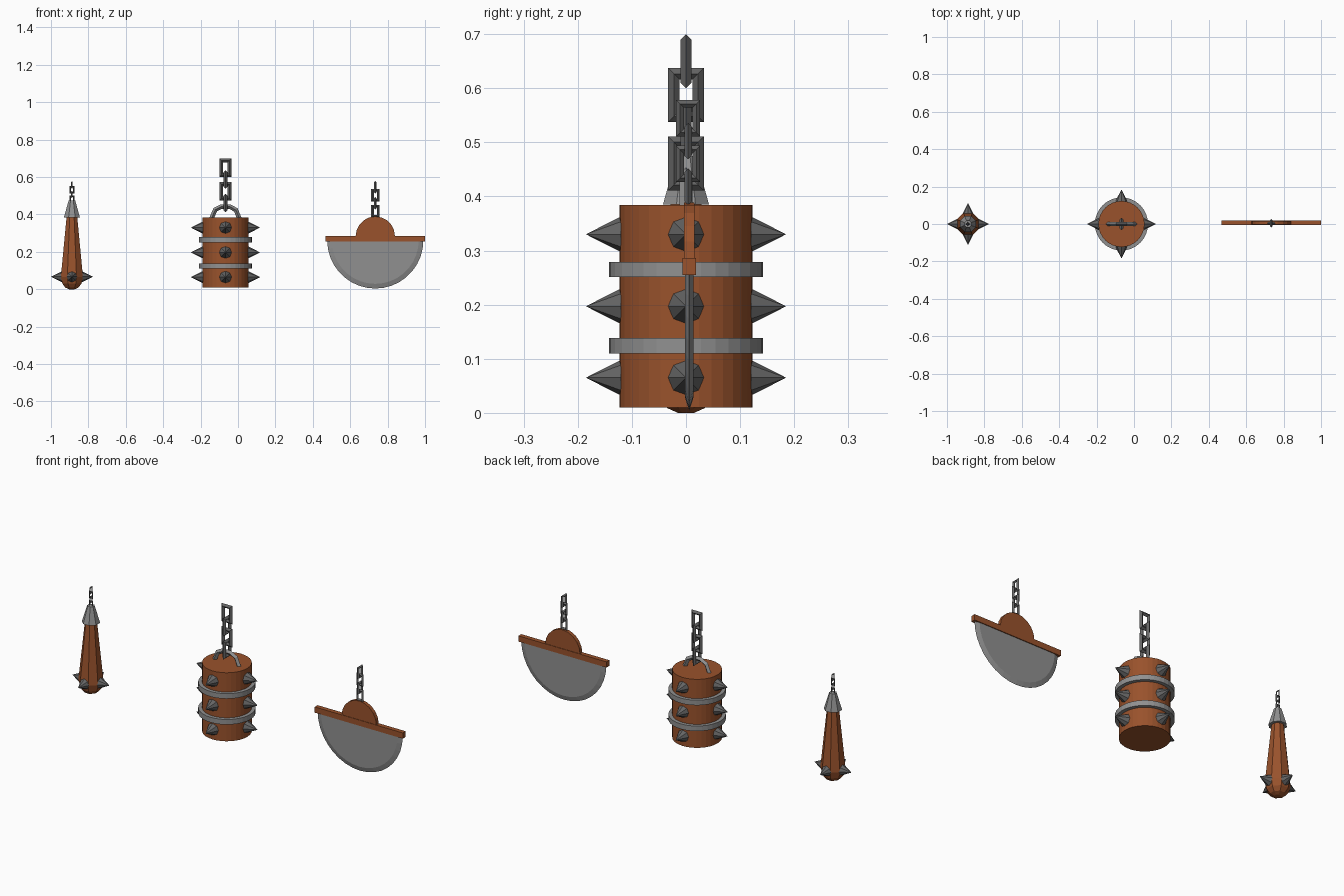
import bpy, bmesh
from math import pi, sin, cos
from mathutils import Vector, Matrix

if "Cube" in bpy.data.objects:
    bpy.data.objects.remove(bpy.data.objects["Cube"])


def material(name, rgb):
    m = bpy.data.materials.new(name)
    m.diffuse_color = (*rgb, 1)
    m.use_nodes = True
    m.node_tree.nodes["Principled BSDF"].inputs["Base Color"].default_value = m.diffuse_color
    return m


WOOD = material("wood", (0.32, 0.085, 0.025))
IRON = material("dark_iron", (0.13, 0.13, 0.13))
STEEL = material("steel", (0.28, 0.28, 0.28))


def finish(bm, name, mat, loc=(0, 0, 0), rot_z=0):
    bmesh.ops.recalc_face_normals(bm, faces=bm.faces)
    me = bpy.data.meshes.new(name)
    bm.to_mesh(me)
    bm.free()
    me.materials.append(mat)
    ob = bpy.data.objects.new(name, me)
    ob.location = loc
    ob.rotation_euler.z = rot_z
    bpy.context.collection.objects.link(ob)
    return ob


def skin(bm, rings, loop=False):
    """Join vertex rings with quads; cap the ends unless looped."""
    n = len(rings)
    for i in range(n if loop else n - 1):
        a, b = rings[i], rings[(i + 1) % n]
        for j in range(len(a)):
            k = (j + 1) % len(a)
            bm.faces.new((a[j], a[k], b[k], b[j]))
    if not loop:
        bm.faces.new(rings[0])
        bm.faces.new(rings[-1])


def lathe(name, profile, sides, mat, loc, turn=0.0, loop=False):
    bm = bmesh.new()
    rings = [[bm.verts.new((r * cos(2 * pi * j / sides + turn),
                            r * sin(2 * pi * j / sides + turn), z))
              for j in range(sides)] for r, z in profile]
    skin(bm, rings, loop)
    return finish(bm, name, mat, loc)


def bar(name, pts, r, closed, mat, loc, rot_z=0):
    """Diamond-section bar mitred along a path in the xz plane."""
    bm = bmesh.new()
    P = [Vector(p) for p in pts]
    n = len(P)
    rings = []
    for i, p in enumerate(P):
        prev = P[i - 1] if closed or i else None
        nxt = P[(i + 1) % n] if closed or i < n - 1 else None
        dirs = [d.normalized() for d in (p - prev if prev is not None else None,
                                         nxt - p if nxt is not None else None) if d is not None]
        norms = [Vector((-d.y, d.x)) for d in dirs]
        m = sum(norms, Vector((0, 0))).normalized()
        m = m * (r / m.dot(norms[0]))
        rings.append([bm.verts.new(v) for v in (
            (p.x + m.x, 0, p.y + m.y), (p.x, r, p.y),
            (p.x - m.x, 0, p.y - m.y), (p.x, -r, p.y))])
    skin(bm, rings, closed)
    return finish(bm, name, mat, loc, rot_z)


def chain(name, x, y, top, s, first_turned):
    r, w, h = 0.0105 * s, 0.033 * s, 0.05 * s
    a, b = w - r, h - r
    for i in range(4):
        z = top - h - i * 0.063 * s
        turned = (i % 2 == 0) == first_turned
        bar(f"{name}_link_{i + 1}", [(-a, -b), (a, -b), (a, b), (-a, b)],
            r, True, IRON, (x, y, z), pi / 2 if turned else 0)


def spikes(name, x, z, base, tip, r):
    """Four eight-sided spikes pointing outwards."""
    for i in range(4):
        bm = bmesh.new()
        bmesh.ops.create_cone(bm, cap_ends=True, segments=8, radius1=r, radius2=0,
                              depth=tip - base)
        bm.transform(Matrix.Translation(((tip + base) / 2, 0, 0)) @ Matrix.Rotation(pi / 2, 4, 'Y'))
        finish(bm, f"{name}_spike_{i + 1}", IRON, (x, 0, z), i * pi / 2)


def slab(name, pts, thick, mat, loc):
    bm = bmesh.new()
    skin(bm, [[bm.verts.new((x, y, z)) for x, z in pts] for y in (-thick / 2, thick / 2)])
    return finish(bm, name, mat, loc)


def arc(r, a0, a1, n):
    return [(r * cos(a0 + (a1 - a0) * i / n), r * sin(a0 + (a1 - a0) * i / n))
            for i in range(n + 1)]


# Spiked club
CX = -0.888
lathe("club_body", [(0.016, 0), (0.038, 0.009), (0.055, 0.03), (0.064, 0.065), (0.03, 0.395)],
      8, WOOD, (CX, 0, 0), pi / 8)
lathe("club_cap", [(0.046, 0.385), (0.019, 0.475)], 8, STEEL, (CX, 0, 0), pi / 8)
spikes("club", CX, 0.067, 0.052, 0.112, 0.03)
chain("club", CX, 0, 0.578, 0.4, True)

# Spiked log with two bands
LX = -0.067
log = lathe("log_body", [(0.123, 0.01), (0.123, 0.384)], 32, WOOD, (LX, 0, 0))
for i, z in enumerate((0.11, 0.251)):
    band = lathe(f"log_band_{i + 1}", [(0.12, z), (0.142, z), (0.142, z + 0.028), (0.12, z + 0.028)],
                 32, STEEL, (LX, 0, 0), loop=True)
for i, z in enumerate((0.065, 0.197, 0.33)):
    spikes(f"log_row_{i + 1}", LX, z, 0.12, 0.185, 0.033)
half = [(-0.076, 0.375), (-0.055, 0.425), (-0.022, 0.442)]
bar("log_handle", half + [(-x, z) for x, z in reversed(half)], 0.012, False, STEEL, (LX, 0, 0))
chain("log", LX, 0, 0.7, 1.0, False)

# Swinging half-moon blade
BX, BY = 0.734, 0.006
slab("blade_beam", [(-0.266, 0.255), (0.266, 0.255), (0.266, 0.286), (-0.266, 0.286)],
     0.025, WOOD, (BX, BY, 0))
slab("blade_mount", arc(0.105, 0, pi, 10), 0.02, WOOD, (BX, BY, 0.284))
bm = bmesh.new()
inner, outer = arc(0.232, pi, 2 * pi, 18), arc(0.257, pi, 2 * pi, 18)
edge = [bm.verts.new((x, 0, z)) for x, z in outer]
for y in (-0.008, 0.008):
    face = [bm.verts.new((x, y, z)) for x, z in inner]
    bm.faces.new(face)
    for i in range(18):
        bm.faces.new((face[i], face[i + 1], edge[i + 1], edge[i]))
finish(bm, "half_moon_blade", STEEL, (BX, BY, 0.261))
chain("blade", BX, BY - 0.002, 0.578, 0.67, True)
